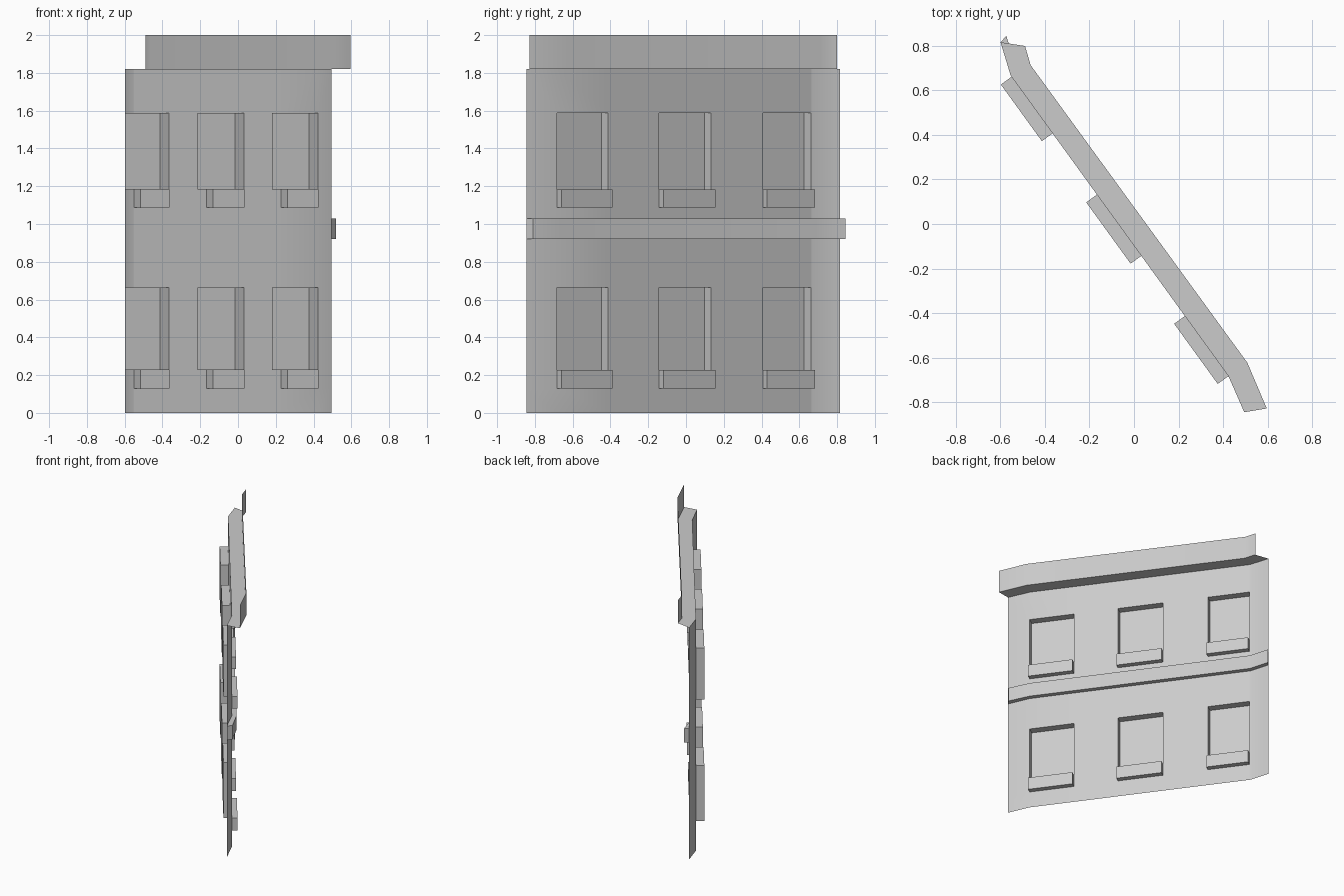
import bpy, bmesh
from mathutils import Vector

if "Cube" in bpy.data.objects:
    bpy.data.objects.remove(bpy.data.objects["Cube"])

# Plan of the facade: straight middle with a short bent return at each end
WALL = [(-0.599, 0.816), (-0.554, 0.667), (0.424, -0.683), (0.495, -0.845)]
BAND = [(-0.573, 0.845), (-0.527, 0.690), (0.449, -0.658), (0.520, -0.810)]
CORNICE = [(-0.489, 0.799), (-0.464, 0.713), (0.509, -0.623), (0.596, -0.828)]
WINDOWS = [(0.661, 0.407), (0.132, -0.143), (-0.413, -0.683)]   # y ranges
FLOORS = [(0.13, 0.228, 0.663), (1.087, 1.182, 1.588)]  # sill foot, sill top, head
RECESS, SILL = (-0.048, -0.035), (0.034, 0.023)         # plan offsets


def on_wall(y):
    (x0, y0), (x1, y1) = WALL[1], WALL[2]
    return (x0 + (x1 - x0) * (y - y0) / (y1 - y0), y)


def shifted(line, off):
    return [(x + off[0], y + off[1]) for x, y in line]


def sweep(bm, rails):
    """Join successive (plan line, height) rails with quads."""
    rows = [[bm.verts.new((x, y, z)) for x, y in line] for line, z in rails]
    for a, b in zip(rows, rows[1:]):
        for i in range(len(a) - 1):
            bm.faces.new((a[i], b[i], b[i + 1], a[i + 1]))


def end_face(bm, p, q, z0, z1, flip=False):
    pts = [(*p, z0), (*q, z0), (*q, z1), (*p, z1)]
    if flip:
        pts.reverse()
    bm.faces.new([bm.verts.new(Vector(c)) for c in pts])


def finish(bm, name, smooth=False):
    bmesh.ops.remove_doubles(bm, verts=bm.verts, dist=0.0005)
    me = bpy.data.meshes.new(name)
    bm.to_mesh(me)
    bm.free()
    ob = bpy.data.objects.new(name, me)
    bpy.context.collection.objects.link(ob)
    if smooth:
        bpy.context.view_layer.objects.active = ob
        ob.select_set(True)
        bpy.ops.object.shade_smooth_by_angle(angle=0.6)
        ob.select_set(False)


# Wall sheet, built as a grid that leaves out the window openings
bm = bmesh.new()
cols = [(WALL[0], False), (WALL[1], False)]
for top, bottom in WINDOWS:
    cols += [(on_wall(top), True), (on_wall(bottom), False)]
cols.append((WALL[3], False))
levels = [0, FLOORS[0][0], FLOORS[0][2], FLOORS[1][0], FLOORS[1][2], 1.82]
for (p, opening), (q, _) in zip(cols, cols[1:]):
    for k in range(5):
        if not (opening and k in (1, 3)):
            sweep(bm, [([p, q], levels[k]), ([p, q], levels[k + 1])])
finish(bm, "wall", True)

# Band between the storeys
bm = bmesh.new()
sweep(bm, [(WALL, 0.92), (BAND, 0.92), (BAND, 1.03), (WALL, 1.03)])
end_face(bm, WALL[0], BAND[0], 0.92, 1.03, True)
end_face(bm, WALL[3], BAND[3], 0.92, 1.03)
finish(bm, "floor_band", True)

# Cornice: overhanging soffit and upright fascia, open above
bm = bmesh.new()
sweep(bm, [(WALL, 1.82), (CORNICE, 1.82), (CORNICE, 2.0)])
finish(bm, "cornice", True)

# Recessed windows with projecting sills
for f, (z0, z1, z2) in enumerate(FLOORS):
    for w, (top, bottom) in enumerate(WINDOWS):
        face = [on_wall(top), on_wall(bottom)]
        back, front = shifted(face, RECESS), shifted(face, SILL)
        bm = bmesh.new()
        sweep(bm, [(back, z1), (back, z2), (face, z2)])
        end_face(bm, back[0], face[0], z1, z2)
        end_face(bm, back[1], face[1], z1, z2, True)
        finish(bm, f"window_recess_{f}_{w}")
        bm = bmesh.new()
        sweep(bm, [(face, z0), (front, z0), (front, z1), (face, z1), (back, z1)])
        end_face(bm, face[0], front[0], z0, z1, True)
        end_face(bm, face[1], front[1], z0, z1)
        finish(bm, f"window_sill_{f}_{w}")
